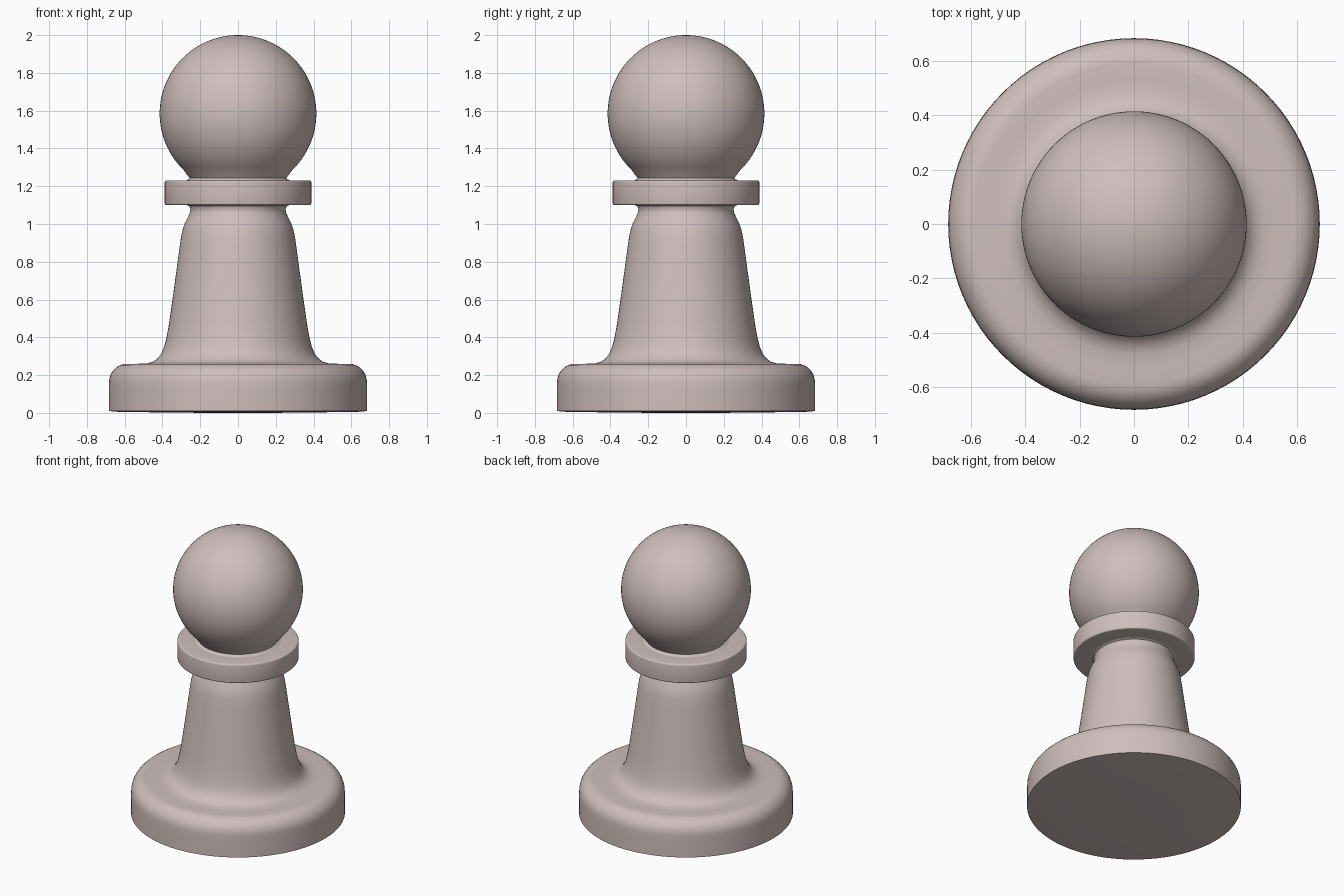
import bpy, bmesh, math

if "Cube" in bpy.data.objects:
    bpy.data.objects.remove(bpy.data.objects["Cube"])

SEG = 96
mat = bpy.data.materials.new("dusty pink")
mat.diffuse_color = (0.62, 0.52, 0.505, 1)
mat.use_nodes = True
mat.node_tree.nodes["Principled BSDF"].inputs["Base Color"].default_value = mat.diffuse_color


def lathe(name, profile, angle=40):
    """Spin an (r, z) profile, listed bottom to top, around the z axis."""
    bm = bmesh.new()
    rings = []
    for r, z in profile:
        if r < 1e-6:
            rings.append([bm.verts.new((0, 0, z))] * SEG)
        else:
            rings.append([bm.verts.new((r * math.cos(2 * math.pi * i / SEG),
                                        r * math.sin(2 * math.pi * i / SEG), z))
                          for i in range(SEG)])
    for a, b in zip(rings, rings[1:]):
        for i in range(SEG):
            j = (i + 1) % SEG
            bm.faces.new(list(dict.fromkeys((a[i], a[j], b[j], b[i]))))
    bmesh.ops.recalc_face_normals(bm, faces=bm.faces)
    me = bpy.data.meshes.new(name)
    bm.to_mesh(me)
    bm.free()
    me.materials.append(mat)
    ob = bpy.data.objects.new(name, me)
    bpy.context.collection.objects.link(ob)
    bpy.ops.object.select_all(action='DESELECT')
    ob.select_set(True)
    bpy.context.view_layer.objects.active = ob
    bpy.ops.object.shade_smooth_by_angle(angle=math.radians(angle))


def arc(cr, cz, rr, rz, a0, a1, n=8):
    """Elliptical arc of profile points, angles in degrees."""
    return [(cr + rr * math.cos(math.radians(a0 + (a1 - a0) * i / n)),
             cz + rz * math.sin(math.radians(a0 + (a1 - a0) * i / n)))
            for i in range(n + 1)]


# Base disc and tapering stem, one continuous turned piece
base = [(0, 0), (0.32, 0.001), (0.64, 0.006), (0.684, 0.01), (0.684, 0.13)]
base += arc(0.59, 0.16, 0.093, 0.1, 0, 90)
base += [(0.53, 0.26)]
base += [(0.48, 0.262), (0.45, 0.271), (0.426, 0.288), (0.406, 0.314),
         (0.391, 0.35), (0.378, 0.40), (0.364, 0.48)]
base += [(0.347, 0.60), (0.325, 0.76), (0.309, 0.88), (0.300, 0.94),
         (0.292, 0.975), (0.281, 1.005), (0.266, 1.035), (0.255, 1.06),
         (0.252, 1.08), (0.258, 1.094), (0.275, 1.102), (0.275, 1.15), (0, 1.15)]
lathe("base_and_stem", base)

# Collar ring with softened edges
R, B = 0.388, 0.009
collar = [(0, 1.10), (0.28, 1.10)]
collar += arc(R - B, 1.10 + B, B, B, -90, 0, 4)
collar += arc(R - B, 1.231 - B, B, B, 0, 90, 4)
collar += [(0.28, 1.231), (0, 1.231)]
lathe("collar", collar)

# Ball head with a short flared neck
start = math.degrees(math.asin((1.285 - 1.585) / 0.415))
head = [(0, 1.20), (0.275, 1.20), (0.275, 1.231), (0.262, 1.236), (0.256, 1.243),
        (0.262, 1.252), (0.273, 1.265)]
head += arc(0, 1.585, 0.415, 0.415, start, 90, 40)
lathe("ball_head", head)
